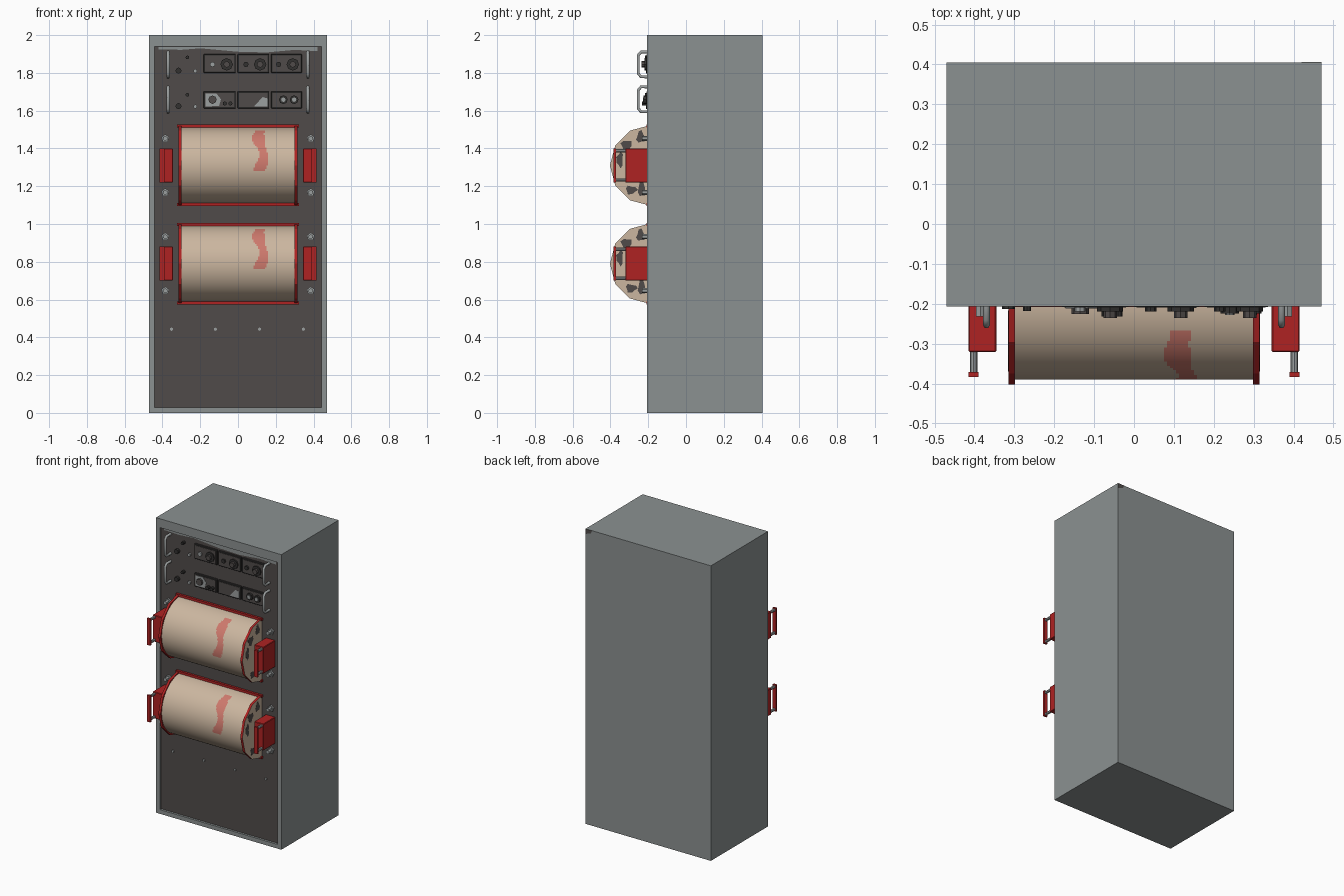
import bpy, bmesh, math
from mathutils import Matrix

if "Cube" in bpy.data.objects:
    bpy.data.objects.remove(bpy.data.objects["Cube"])


def mat(name, r, g, b):
    m = bpy.data.materials.new(name)
    m.diffuse_color = (r, g, b, 1)
    m.use_nodes = True
    m.node_tree.nodes["Principled BSDF"].inputs["Base Color"].default_value = m.diffuse_color
    return m


GREY = mat("cabinet grey", 0.26, 0.285, 0.285)
DARK = mat("panel charcoal", 0.08, 0.07, 0.067)
BLACK = mat("module black", 0.032, 0.031, 0.03)
RED = mat("paint red", 0.43, 0.016, 0.016)
TAN = mat("drum tan", 0.60, 0.47, 0.35)
PINK = mat("faded red", 0.61, 0.19, 0.15)
STEEL = mat("steel", 0.33, 0.35, 0.35)

PANEL = -0.193      # y of the recessed front panel


def finish(name, bm, *mats):
    bmesh.ops.recalc_face_normals(bm, faces=bm.faces)
    me = bpy.data.meshes.new(name)
    bm.to_mesh(me)
    bm.free()
    ob = bpy.data.objects.new(name, me)
    bpy.context.collection.objects.link(ob)
    for m in mats:
        me.materials.append(m)
    return ob


def smooth(ob, deg=35):
    bpy.ops.object.select_all(action='DESELECT')
    bpy.context.view_layer.objects.active = ob
    ob.select_set(True)
    bpy.ops.object.shade_smooth_by_angle(angle=math.radians(deg))


def box(name, x, y, z, m, bevel=0):
    bm = bmesh.new()
    bmesh.ops.create_cube(bm, size=1)
    bmesh.ops.scale(bm, verts=bm.verts, vec=(x[1] - x[0], y[1] - y[0], z[1] - z[0]))
    bmesh.ops.translate(bm, verts=bm.verts, vec=(sum(x) / 2, sum(y) / 2, sum(z) / 2))
    if bevel:
        bmesh.ops.bevel(bm, geom=bm.edges[:], offset=bevel, segments=1, affect='EDGES')
    return finish(name, bm, m)


def knob(name, x, z, r, y0, y1, m, n=12, r2=None):
    """Cylinder or cone along y, from y0 (base) forward to y1."""
    bm = bmesh.new()
    bmesh.ops.create_cone(bm, cap_ends=True, segments=n, radius1=r, radius2=r2 or r, depth=y0 - y1)
    bmesh.ops.rotate(bm, verts=bm.verts, matrix=Matrix.Rotation(math.pi / 2, 3, 'X'))
    bmesh.ops.translate(bm, verts=bm.verts, vec=(x, (y0 + y1) / 2, z))
    return finish(name, bm, m)


def plate(name, pts, m, axis, at, t):
    """Thin painted patch: pts are (x,z) for axis 'y' or (y,z) for axis 'x'."""
    bm = bmesh.new()
    put = (lambda p: (p[0], at, p[1])) if axis == 'y' else (lambda p: (at, p[0], p[1]))
    f = bm.faces.new([bm.verts.new(put(p)) for p in pts])
    ex = bmesh.ops.extrude_face_region(bm, geom=[f])
    vs = [v for v in ex["geom"] if isinstance(v, bmesh.types.BMVert)]
    bmesh.ops.translate(bm, verts=vs, vec=(0, t, 0) if axis == 'y' else (t, 0, 0))
    return finish(name, bm, m)


def blob(cx, cz, rx, rz, n=9):
    pts = []
    for i in range(n):
        a = 2 * math.pi * i / n
        k = 1 + 0.25 * math.sin(3 * a + cx * 40)
        pts.append((cx + rx * k * math.cos(a), cz + rz * k * math.sin(a)))
    return pts


# cabinet: box with an inset, recessed dark front panel
cab = box("cabinet", (-0.47, 0.47), (-0.207, 0.405), (0, 2), GREY)
cab.data.materials.append(DARK)
bm = bmesh.new()
bm.from_mesh(cab.data)
front = min(bm.faces, key=lambda f: f.calc_center_median().y)
bmesh.ops.inset_region(bm, faces=[front], thickness=0.04)
for v in front.verts:
    if v.co.z > 1:
        v.co.z = 1.94
bmesh.ops.inset_region(bm, faces=[front], thickness=0.0005)
bmesh.ops.translate(bm, verts=front.verts, vec=(0, PANEL + 0.207, 0))
front.material_index = 1
bm.to_mesh(cab.data)
bm.free()

# worn paint
plate("worn_top_edge", [(-0.42, 1.937), (-0.42, 1.925), (-0.30, 1.922), (-0.20, 1.93), (0.0, 1.912),
                        (0.15, 1.908), (0.30, 1.922), (0.42, 1.915), (0.42, 1.937)], GREY, 'y', PANEL, -0.002)
plate("worn_back_corner", [(0.47, 2), (0.42, 2), (0.43, 1.98), (0.47, 1.965)], DARK, 'y', 0.405, 0.001)


def drum(zc, tag):
    cy, r, half = -0.19, 0.2, 0.3
    # smooth drum skin with a wavy faded streak
    bm = bmesh.new()
    na, nx = 64, 80
    rings = []
    for i in range(nx + 1):
        x = -half + 2 * half * i / nx
        rings.append([bm.verts.new((x, cy - r * math.sin(math.pi * j / na),
                                    zc + r * math.cos(math.pi * j / na))) for j in range(na + 1)])
    for i in range(nx):
        for j in range(na):
            f = bm.faces.new((rings[i][j], rings[i + 1][j], rings[i + 1][j + 1], rings[i][j + 1]))
            c = f.calc_center_median()
            dz = c.z - zc
            mid = 0.122 + 0.014 * math.sin(dz * 32)
            wid = 0.026 + 0.006 * math.cos(dz * 45)
            if -0.028 < dz < 0.185 and abs(c.x - mid) < wid:
                f.material_index = 1
    smooth(finish("drum_" + tag, bm, TAN, PINK))
    # red frame strips on the panel above and below
    for s, n in ((1, "top"), (-1, "bottom")):
        a, b = sorted((zc + s * 0.2, zc + s * 0.216))
        box(f"drum_frame_{n}_{tag}", (-0.322, 0.322), (-0.208, PANEL + 0.002), (a, b), RED)
    # twelve-sided end discs: red rims, tan outer faces
    for s, side in ((-1, "left"), (1, "right")):
        bm = bmesh.new()
        bmesh.ops.create_cone(bm, cap_ends=True, segments=12, radius1=0.213, radius2=0.213, depth=0.016)
        bmesh.ops.rotate(bm, verts=bm.verts, matrix=Matrix.Rotation(math.pi / 2, 3, 'Y'))
        bmesh.ops.translate(bm, verts=bm.verts, vec=(s * 0.307, cy, zc))
        bm.normal_update()
        for f in bm.faces:
            if f.normal.x * s > 0.9:
                f.material_index = 1
        finish(f"drum_end_{side}_{tag}", bm, RED, TAN)
        for k, p in enumerate([(-0.315, 0.105, 0.028, 0.03), (-0.24, 0.15, 0.022, 0.032),
                               (-0.29, -0.13, 0.03, 0.022), (-0.235, -0.12, 0.018, 0.05),
                               (-0.35, 0.03, 0.018, 0.04)]):
            plate(f"end_stain_{side}_{tag}_{k}", blob(p[0], zc + p[1], p[2], p[3]), DARK, 'x', s * 0.315, s * 0.001)
        # clamp beside the drum: block, two posts, grip
        X = lambda a, b: tuple(sorted((s * a, s * b)))
        n = f"{side}_{tag}"
        box("clamp_block_" + n, X(0.345, 0.415), (-0.321, PANEL), (zc - 0.09, zc + 0.09), RED, 0.003)
        for e in (-1, 1):
            knob(f"clamp_post_{n}_{e}", s * 0.402, zc + e * 0.077, 0.009, -0.32, -0.375, STEEL, 8)
            # star-like fixing bolts above and below
            knob(f"fixing_bolt_{n}_{e}", s * 0.385, zc + e * 0.143, 0.013, PANEL, -0.232, STEEL, 6)
            knob(f"bolt_washer_{n}_{e}", s * 0.385, zc + e * 0.143, 0.022, PANEL, -0.203, STEEL, 5)
        box("clamp_grip_" + n, X(0.39, 0.415), (-0.384, -0.371), (zc - 0.09, zc + 0.09), RED)


drum(1.31, "upper")
drum(0.79, "lower")


def handle(name, x, z0, z1):
    cu = bpy.data.curves.new(name, 'CURVE')
    cu.dimensions = '3D'
    cu.bevel_depth = 0.009
    cu.bevel_resolution = 1
    cu.use_fill_caps = True
    a, b = z0 + 0.009, z1 - 0.009
    pts = [(PANEL, a), (-0.238, a), (-0.253, a + 0.018), (-0.253, b - 0.018), (-0.238, b), (PANEL, b)]
    sp = cu.splines.new('POLY')
    sp.points.add(len(pts) - 1)
    for p, (y, z) in zip(sp.points, pts):
        p.co = (x, y, z, 1)
    ob = bpy.data.objects.new(name, cu)
    bpy.context.collection.objects.link(ob)
    cu.materials.append(STEEL)
    bpy.ops.object.select_all(action='DESELECT')
    ob.select_set(True)
    bpy.context.view_layer.objects.active = ob
    bpy.ops.object.convert(target='MESH')


# two control rows: handles, modules and small fittings
for tag, z0, z1, mz0, mz1 in (("upper", 1.77, 1.92, 1.80, 1.90), ("lower", 1.585, 1.735, 1.612, 1.702)):
    for s in (-1, 1):
        handle(f"rack_handle_{tag}_{s}", s * 0.37, z0, z1)
    for k, (a, b) in enumerate(((-0.182, -0.012), (-0.002, 0.165), (0.175, 0.338))):
        box(f"module_{tag}_{k}", (a, b), (-0.208, PANEL), (mz0, mz1), BLACK, 0.002)
        box(f"module_face_{tag}_{k}", (a + 0.008, b - 0.008), (-0.21, -0.207), (mz0 + 0.008, mz1 - 0.008), DARK)
    knob(f"socket_{tag}", -0.315, mz0 + 0.012, 0.016, PANEL, -0.213, BLACK, 8)
    knob(f"lamp_{tag}", -0.268, mz1 - 0.018, 0.010, PANEL, -0.218, BLACK, 8)
    knob(f"screw_{tag}", -0.226, mz0 + 0.01, 0.011, PANEL, -0.205, STEEL, 6)

for k, x in enumerate((-0.06, 0.117, 0.29)):
    knob(f"dial_base_{k}", x, 1.845, 0.033, -0.209, -0.219, BLACK, 8)
    knob(f"dial_knob_{k}", x, 1.845, 0.017, -0.218, -0.236, DARK, 8)
    knob(f"dial_button_{k}", x - 0.075, 1.845, 0.014, -0.209, -0.22, STEEL if k == 0 else BLACK, 8)
for k, x in enumerate((0.24, 0.297)):
    knob(f"selector_base_{k}", x, 1.658, 0.023, -0.209, -0.224, BLACK, 8)
    knob(f"selector_cap_{k}", x, 1.658, 0.012, -0.224, -0.228, STEEL, 8)
plate("worn_gauge_plate", [(-0.172, 1.622), (-0.10, 1.625), (-0.09, 1.66), (-0.115, 1.692), (-0.172, 1.69)],
      STEEL, 'y', -0.21, -0.002)
knob("gauge", -0.135, 1.658, 0.022, -0.21, -0.226, DARK, 8)
for k, x in enumerate((-0.07, -0.04)):
    knob(f"toggle_{k}", x, 1.638, 0.011, -0.209, -0.232, BLACK, 8)
plate("worn_screen_corner", [(0.085, 1.622), (0.157, 1.622), (0.157, 1.665), (0.13, 1.672), (0.11, 1.65)],
      STEEL, 'y', -0.21, -0.001)

# lower panel screws
for k, x in enumerate((-0.352, -0.12, 0.114, 0.346)):
    knob(f"panel_screw_{k}", x, 0.443, 0.009, PANEL, -0.2, STEEL, 6)
